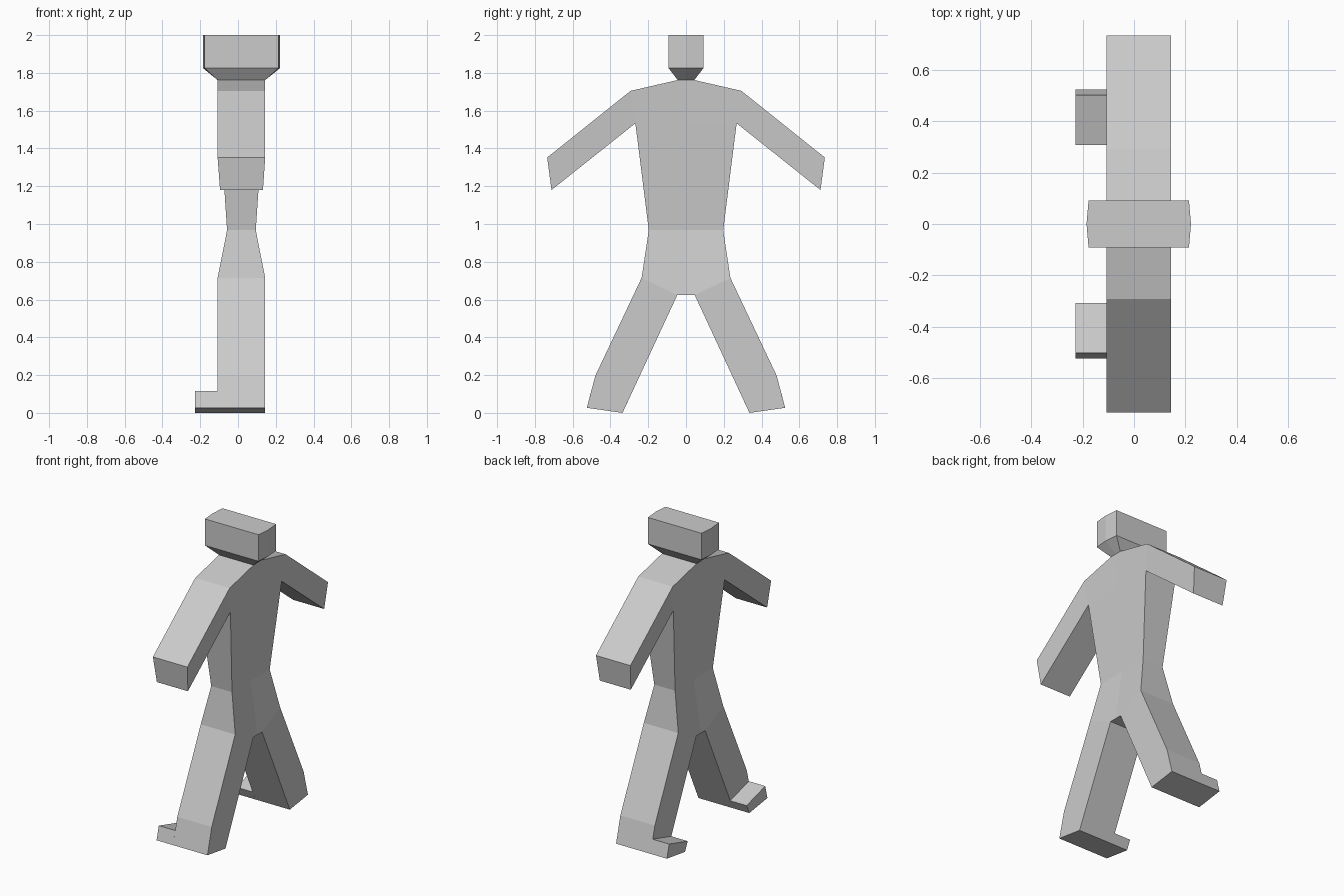
import bpy
import bmesh

if "Cube" in bpy.data.objects:
    bpy.data.objects.remove(bpy.data.objects["Cube"])


def slab(name, pts, panels, skip=(), split=True):
    """Half figure in the y-z plane with thickness along x, mirrored in y.
    pts: key -> (y, z, x_min, x_max); panels: key strings; skip: open rim edges."""
    bm = bmesh.new()
    lo = {k: bm.verts.new((p[2], p[0], p[1])) for k, p in pts.items()}
    hi = {k: bm.verts.new((p[3], p[0], p[1])) for k, p in pts.items()}
    count = {}
    for panel in panels:
        bm.faces.new([lo[k] for k in panel])
        bm.faces.new([hi[k] for k in reversed(panel)])
        for a, b in zip(panel, panel[1:] + panel[0]):
            e = "".join(sorted(a + b))
            count[e] = count.get(e, 0) + 1
    # Rim faces along the outline, except on the mirror plane
    for (a, b), n in count.items():
        on_axis = pts[a][0] == 0 and pts[b][0] == 0
        if n == 1 and not on_axis and a + b not in skip:
            bm.faces.new([lo[a], lo[b], hi[b], hi[a]])
    bmesh.ops.mirror(bm, geom=bm.verts[:] + bm.edges[:] + bm.faces[:],
                     axis='Y', merge_dist=0.0001)
    bmesh.ops.remove_doubles(bm, verts=bm.verts[:], dist=0.0001)
    bmesh.ops.recalc_face_normals(bm, faces=bm.faces[:])
    me = bpy.data.meshes.new(name)
    bm.to_mesh(me)
    bm.free()
    ob = bpy.data.objects.new(name, me)
    bpy.context.collection.objects.link(ob)
    return ob


F, B = -0.108, 0.144      # front and back of the body
UF, UB = -0.095, 0.132    # under the arms
WF, WB = -0.058, 0.094    # waist

# Torso, arms and legs
slab("body", {
    "a": (0, 1.762, F, B), "b": (0.044, 1.762, F, B),      # neck
    "c": (0.293, 1.705, F, B),                             # shoulder
    "d": (0.735, 1.352, F, B), "e": (0.712, 1.18, UF, UB), # hand
    "f": (0.268, 1.533, UF, UB), "g": (0, 1.533, UF, UB),  # armpit
    "h": (0.197, 0.967, WF, WB), "i": (0, 0.967, WF, WB),  # waist
    "j": (0.235, 0.715, F, B),                             # hip
    "k": (0.046, 0.624, F, B), "l": (0, 0.624, F, B),      # crotch
    "m": (0.48, 0.197, F, B),                              # ankle
    "n": (0.525, 0.027, F, B), "o": (0.336, 0.0, F, B),    # heel
}, ["abcfg", "cdef", "gfhi", "ihjkl", "kjmno"], skip=("ab",))

# Toes, one under each leg
T = -0.228
slab("feet", {
    "a": (0.336, 0.0, T, F), "b": (0.525, 0.027, T, F),
    "c": (0.502, 0.115, T, F), "d": (0.308, 0.06, T, F),
}, ["abcd"])

# Head with tapering neck
slab("head", {
    "a": (0, 1.762, F, B), "b": (0.044, 1.762, F, B),
    "c": (0.092, 1.825, -0.177, 0.214), "d": (0.092, 2.0, -0.177, 0.214),
    "e": (0, 2.0, -0.185, 0.222), "f": (0, 1.825, -0.185, 0.222),
}, ["abcf", "fcde"], skip=("ab",))
